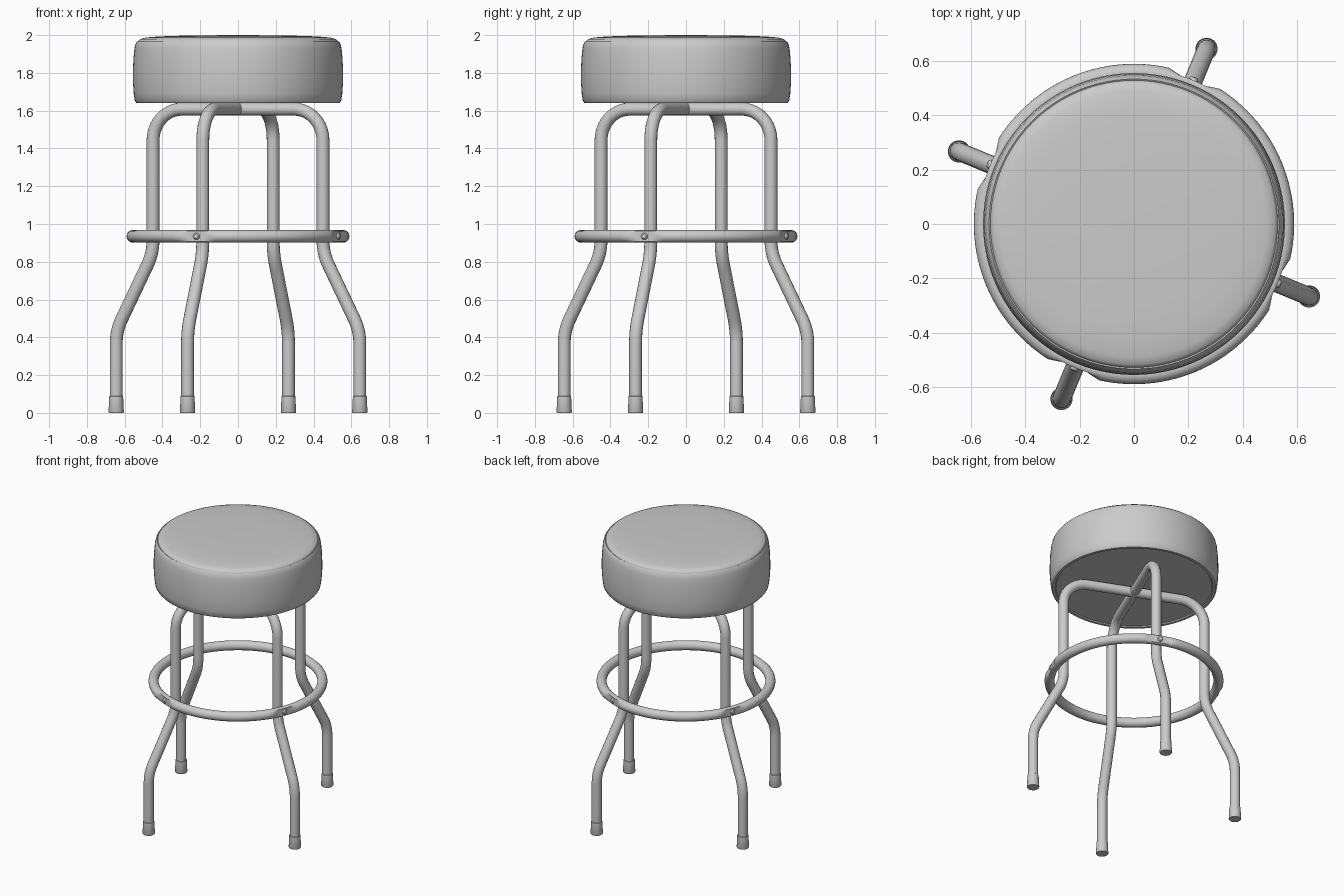
import bpy, bmesh, math
from mathutils import Vector, Matrix

if "Cube" in bpy.data.objects:
    bpy.data.objects.remove(bpy.data.objects["Cube"])

LEG_ANGLE = math.radians(-22.5)
RING_Z, RING_R, TUBE = 0.935, 0.557, 0.034


def finish(obj, angle=40):
    bpy.ops.object.select_all(action='DESELECT')
    obj.select_set(True)
    bpy.context.view_layer.objects.active = obj
    bpy.ops.object.shade_smooth_by_angle(angle=math.radians(angle))
    return obj


def mesh_object(name, bm):
    bmesh.ops.recalc_face_normals(bm, faces=bm.faces[:])
    me = bpy.data.meshes.new(name)
    bm.to_mesh(me)
    bm.free()
    obj = bpy.data.objects.new(name, me)
    bpy.context.collection.objects.link(obj)
    return finish(obj)


def lathe(name, profile, steps=64, matrix=Matrix()):
    bm = bmesh.new()
    vs = [bm.verts.new((r, 0, z)) for r, z in profile]
    es = [bm.edges.new(p) for p in zip(vs, vs[1:])]
    bmesh.ops.spin(bm, geom=vs + es, cent=(0, 0, 0), axis=(0, 0, 1),
                   angle=math.tau, steps=steps)
    bmesh.ops.remove_doubles(bm, verts=bm.verts[:], dist=1e-5)
    bm.transform(matrix)
    return mesh_object(name, bm)


def fillet(corners, segs=10):
    """Round the corners (r, z, radius) of a path in the r-z plane."""
    pts = []
    for i, (x, z, rad) in enumerate(corners):
        p = Vector((x, 0, z))
        if rad == 0:
            pts.append(p)
            continue
        a = (Vector((corners[i-1][0], 0, corners[i-1][1])) - p).normalized()
        b = (Vector((corners[i+1][0], 0, corners[i+1][1])) - p).normalized()
        half = a.angle(b) / 2
        set_back = rad / math.tan(half)
        centre = p + (a + b).normalized() * (rad / math.sin(half))
        s, e = p + a * set_back - centre, p + b * set_back - centre
        for k in range(segs + 1):
            t = k / segs
            w = s.angle(e)
            pts.append(centre + (s * math.sin((1-t)*w) + e * math.sin(t*w)) / math.sin(w))
    return pts


# Two bent-tube leg arches crossing under the seat
half_path = [(0.698, 0.02, 0), (0.698, 0.435, 0.28), (0.487, 0.845, 0.28), (0.487, 1.608, 0.165)]
path = fillet(half_path + [(-r, z, f) for r, z, f in reversed(half_path)])
for n in range(2):
    cu = bpy.data.curves.new(f"leg_arch_{n+1}", 'CURVE')
    cu.dimensions = '3D'
    cu.bevel_depth = TUBE
    cu.bevel_resolution = 6
    cu.use_fill_caps = True
    sp = cu.splines.new('POLY')
    sp.points.add(len(path) - 1)
    turn = Matrix.Rotation(LEG_ANGLE + n * math.pi / 2, 4, 'Z')
    for point, co in zip(sp.points, path):
        point.co = (*(turn @ co), 1)
    obj = bpy.data.objects.new(cu.name, cu)
    bpy.context.collection.objects.link(obj)
    bpy.ops.object.select_all(action='DESELECT')
    obj.select_set(True)
    bpy.context.view_layer.objects.active = obj
    bpy.ops.object.convert(target='MESH')
    finish(bpy.context.object)

# Foot caps and ring rivets, one per leg
for n in range(4):
    turn = Matrix.Rotation(LEG_ANGLE + n * math.pi / 2, 4, 'Z')
    lathe(f"foot_cap_{n+1}", [(0, 0), (0.039, 0), (0.041, 0.004), (0.037, 0.088),
                              (0.034, 0.09)], 24,
          turn @ Matrix.Translation((0.698, 0, 0)))
    lathe(f"ring_rivet_{n+1}", [(0.018, -0.01), (0.018, 0.004), (0.013, 0.011), (0, 0.014)], 16,
          turn @ Matrix.Translation((0.572, 0, RING_Z)) @ Matrix.Rotation(math.pi / 2, 4, 'Y'))

# Foot ring, pressed flatter on the outside where it is riveted to each leg
bpy.ops.mesh.primitive_torus_add(major_radius=RING_R, minor_radius=0.033,
                                 major_segments=144, minor_segments=20,
                                 location=(0, 0, RING_Z))
ring = bpy.context.object
ring.name = "foot_ring"
for v in ring.data.vertices:
    r = math.hypot(v.co.x, v.co.y)
    a = math.degrees(math.atan2(v.co.y, v.co.x) - LEG_ANGLE)
    off = abs((a + 45) % 90 - 45)
    t = min(max((10 - off) / 5, 0), 1)
    t = t * t * (3 - 2 * t)
    limit = 0.573
    if r > limit:
        k = 1 + (limit / r - 1) * t
        v.co.x *= k
        v.co.y *= k
finish(ring)

# Padded seat with a seam groove around the top edge
lathe("seat", [(0, 1.648), (0.515, 1.648), (0.52, 1.641), (0.538, 1.641), (0.546, 1.65),
               (0.552, 1.69), (0.556, 1.75), (0.556, 1.82), (0.553, 1.88), (0.548, 1.93),
               (0.542, 1.955), (0.534, 1.967), (0.529, 1.964), (0.528, 1.969),
               (0.518, 1.979), (0.49, 1.987), (0.42, 1.993), (0.3, 1.997), (0.15, 1.999),
               (0, 2.0)], 96)
